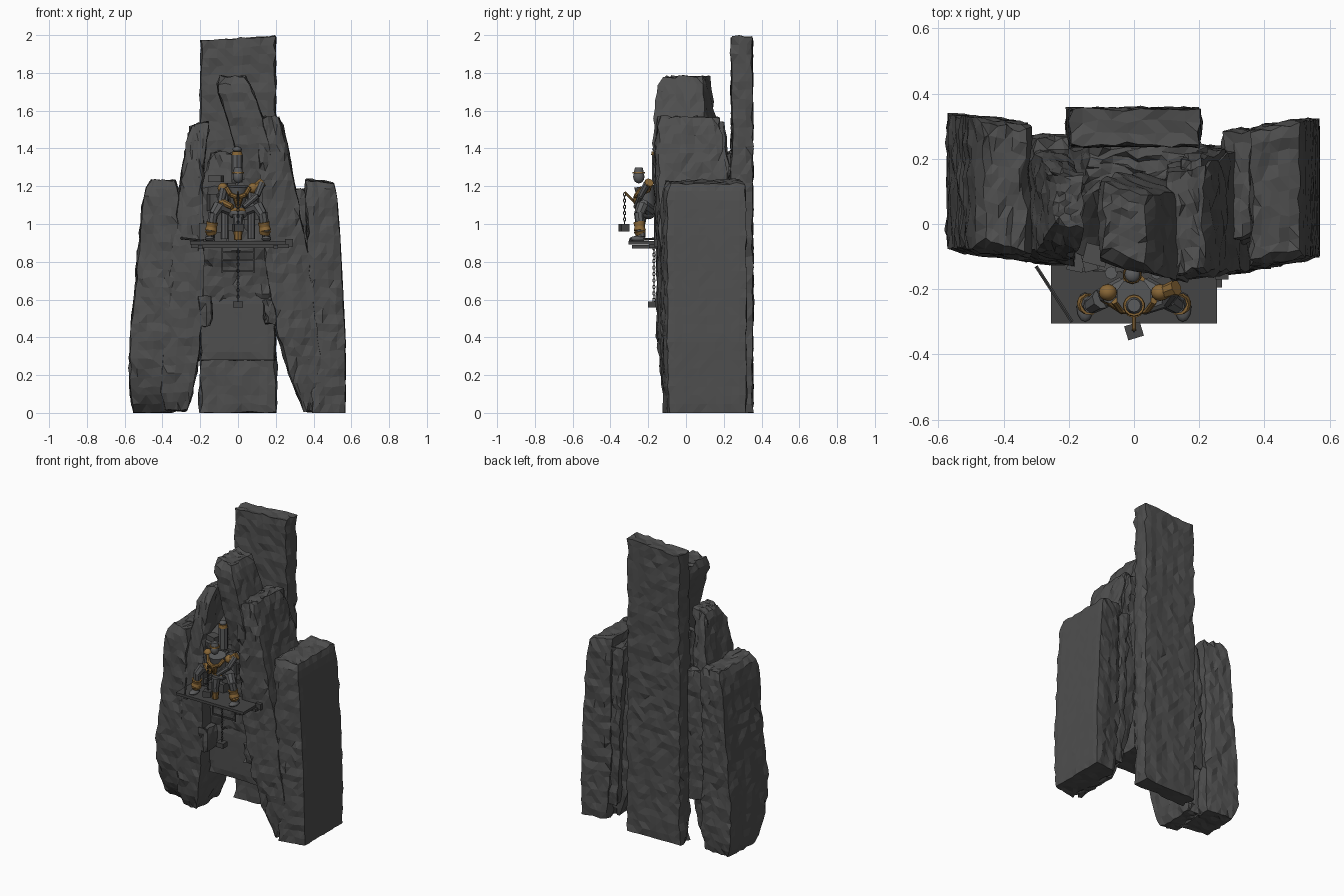
import bpy, bmesh, math, random
from mathutils import Vector, Matrix, noise

random.seed(4)
old = bpy.data.objects.get("Cube")
if old:
    bpy.data.objects.remove(old, do_unlink=True)


def material(name, rgb):
    m = bpy.data.materials.new(name)
    m.use_nodes = True
    m.diffuse_color = (*rgb, 1)
    m.node_tree.nodes["Principled BSDF"].inputs["Base Color"].default_value = (*rgb, 1)
    return m


ROCK = material("dark rock", (0.077, 0.077, 0.077))
STONE = material("grey iron", (0.105, 0.107, 0.11))
DARK = material("dark iron", (0.06, 0.06, 0.06))
GOLD = material("old brass", (0.25, 0.135, 0.037))


def finish(bm, name, mat, smooth=False):
    bmesh.ops.recalc_face_normals(bm, faces=bm.faces)
    mesh = bpy.data.meshes.new(name)
    bm.to_mesh(mesh)
    bm.free()
    mesh.materials.append(mat)
    ob = bpy.data.objects.new(name, mesh)
    bpy.context.collection.objects.link(ob)
    if smooth:
        bpy.context.view_layer.objects.active = ob
        ob.select_set(True)
        bpy.ops.object.shade_smooth_by_angle(angle=math.radians(40))
        ob.select_set(False)
    return ob


def rock(name, sections, skew=0, top_tilt=0, rough=0.01, cell=0.05, smooth_side=None):
    """Faceted slab lofted through sections (z, x0, x1, y0, y1)."""
    bm = bmesh.new()
    bmesh.ops.create_cube(bm, size=1, matrix=Matrix.Translation((.5, .5, .5)))
    first, last = sections[0], sections[-1]
    spans = (max(s[2] - s[1] for s in sections), max(s[4] - s[3] for s in sections), last[0] - first[0])
    for axis in range(3):
        edges = [e for e in bm.edges if abs(e.verts[0].co[axis] - e.verts[1].co[axis]) > .9]
        bmesh.ops.subdivide_edges(bm, edges=edges, cuts=max(1, round(spans[axis] / cell)), use_grid_fill=True)
    for v in bm.verts:
        u, w, t = v.co
        z = first[0] + t * spans[2]
        for a, b in zip(sections, sections[1:]):
            if z <= b[0] + 1e-6:
                break
        k = (z - a[0]) / (b[0] - a[0])
        x0, x1, y0, y1 = (p + (q - p) * k for p, q in zip(a[1:], b[1:]))
        co = Vector((x0 + u * (x1 - x0), y0 + w * (y1 - y0) + skew * (u - .5), z + top_tilt * (u - .5) * t))
        # Chip corners inwards and roughen the faces
        centre = Vector(((x0 + x1) / 2, (y0 + y1) / 2, co.z))
        sides = sum(c < .001 or c > .999 for c in (u, w, t))
        chip = random.uniform(0, .012) * (sides > 1)
        flat = smooth_side is not None and (u > .999 if smooth_side > 0 else w < .001)
        amount = rough * (.1 if flat else 1)
        co += noise.noise_vector(co * 14) * amount + Vector(random.uniform(-1, 1) for _ in range(3)) * amount * .6
        co += (centre - co).normalized() * chip
        co.z = max(0, co.z - random.uniform(0, .012) * (t > .999))
        v.co = co
    bmesh.ops.triangulate(bm, faces=bm.faces, quad_method='SHORT_EDGE')
    return finish(bm, name, ROCK)


def add_tube(bm, points, radii, sides=8):
    points = [Vector(p) for p in points]
    for i, (a, b) in enumerate(zip(points, points[1:])):
        turn = (b - a).to_track_quat('Z', 'Y').to_matrix().to_4x4()
        bmesh.ops.create_cone(bm, cap_ends=True, segments=sides, radius1=radii[i], radius2=radii[i + 1],
                              depth=(b - a).length, matrix=Matrix.Translation((a + b) / 2) @ turn)


def tube(name, points, radii, mat, sides=8):
    bm = bmesh.new()
    add_tube(bm, points, radii, sides)
    return finish(bm, name, mat, True)


def ball(name, centre, size, mat):
    bm = bmesh.new()
    bmesh.ops.create_uvsphere(bm, u_segments=12, v_segments=8, radius=1,
                              matrix=Matrix.Translation(centre) @ Matrix.Diagonal((*size, 1)))
    return finish(bm, name, mat, True)


def box(name, centre, size, mat, turn=0):
    bm = bmesh.new()
    bmesh.ops.create_cube(bm, size=1, matrix=Matrix.Translation(centre) @ Matrix.Rotation(turn, 4, 'Z')
                          @ Matrix.Diagonal((*size, 1)))
    return finish(bm, name, mat)


def chain(name, x, y, top, bottom):
    bm = bmesh.new()
    count = round((top - bottom) / .017)
    for i in range(count):
        z = top + (bottom - top) * (i + .5) / count
        ring = [(math.cos(a) * .006, math.sin(a) * .012) for a in (j * math.pi / 3 for j in range(7))]
        pts = [(x + c, y, z + s) if i % 2 else (x, y + c, z + s) for c, s in ring]
        add_tube(bm, pts, [.0025] * 7, 4)
    return finish(bm, name, DARK)


# Standing slabs
rock("back_slab", [(0, -.205, .205, .24, .353), (1.985, -.2, .2, .24, .353)], top_tilt=.025, rough=.008)
rock("core_block", [(.28, -.2, .2, -.03, .24), (.62, -.2, .2, -.03, .24)], smooth_side=-1, rough=.005)
rock("core_upper", [(.58, -.2, .2, -.025, .24), (.75, -.2, .2, -.04, .24), (.88, -.2, .22, -.08, .24),
                    (1.2, -.2, .24, -.09, .24), (1.28, -.17, .24, .02, .24), (1.38, -.14, .22, .1, .24)], rough=.014)
rock("right_outer_slab", [(0, -.55, -.35, .04, .31), (.07, -.57, -.33, -.02, .325), (.2, -.572, -.33, -.07, .325),
                          (.39, -.57, -.33, -.095, .32), (.76, -.535, -.33, -.095, .32),
                          (1.1, -.505, -.32, -.095, .32), (1.18, -.49, -.32, -.09, .315),
                          (1.235, -.46, -.33, -.07, .305)], skew=-.03)
rock("right_inner_slab", [(.01, -.39, -.27, -.06, .22), (.2, -.41, -.22, -.1, .24), (.6, -.38, -.18, -.12, .25),
                          (.9, -.34, -.18, -.12, .25), (1.2, -.31, -.19, -.1, .22), (1.42, -.275, -.17, -.07, .18),
                          (1.535, -.25, -.155, -.01, .16)], skew=-.02, top_tilt=.025)
rock("left_outer_slab", [(0, .4, .57, -.11, .31), (.4, .36, .57, -.12, .31), (.97, .37, .54, -.12, .31),
                         (1.15, .355, .525, -.12, .31), (1.23, .36, .51, -.1, .3)],
     skew=.03, top_tilt=-.02, smooth_side=1)
rock("left_inner_slab", [(.01, .35, .45, -.1, .22), (.2, .27, .45, -.13, .24), (.45, .2, .42, -.15, .24),
                         (.86, .14, .37, -.15, .24), (1.2, .12, .3, -.16, .22), (1.4, .11, .265, -.16, .19),
                         (1.57, .1, .22, -.15, .17)], skew=.02)
rock("left_wedge_slab", [(.1, .33, .42, .02, .28), (1.0, .28, .36, -.06, .29), (1.19, .27, .36, -.04, .29)])
rock("left_back_shard", [(.5, .16, .33, .12, .23), (1.3, .16, .28, .12, .23), (1.55, .14, .21, .12, .2)])
rock("right_back_shard", [(.3, -.36, -.2, .15, .27), (1.18, -.31, -.18, .15, .27)])
rock("peak_rock", [(1.2, .0, .17, -.13, .15), (1.4, -.01, .17, -.15, .14), (1.56, -.06, .13, -.145, .13),
                   (1.72, -.112, .075, -.14, .12), (1.785, -.1, .04, -.1, .11)], skew=-.05, rough=.008)
rock("right_ledge", [(.46, -.19, -.14, -.13, .0), (.62, -.21, -.14, -.14, .02)])
rock("left_ledge", [(.47, .14, .2, -.14, .0), (.6, .13, .21, -.14, .02)])

# Rubble around the niche behind the figure
for i in range(22):
    x, z = random.uniform(-.19, .2), random.uniform(.93, 1.3)
    box("niche_stone", (x, -.115 + max(0, z - 1.2) * .5, z),
        (random.uniform(.04, .09), .06, random.uniform(.03, .09)), ROCK, random.uniform(-.3, .3))

# Platform with beams, brace and hanging ladder
box("platform", (0, -.215, .9), (.51, .18, .018), DARK)
box("platform_front_beam", (.01, -.17, .883), (.52, .05, .018), DARK)
for s in (-1, 1):
    box("platform_support", (s * .2, -.2, .88), (.025, .17, .02), DARK)
    tube("hanging_rail", [(s * .085, -.15, .88), (s * .085, -.15, .74)], [.004] * 2, DARK, 6)
    tube("back_post", [(s * .07, -.15, .92), (s * .07, -.15, 1.18)], [.02] * 2, STONE)
tube("platform_brace", [(-.19, -.3, .912), (-.3, -.13, .925)], [.006] * 2, DARK, 6)
box("platform_end_block", (.27, -.155, .9), (.04, .03, .04), DARK)
for z in (.75, .81, .85):
    box("hanging_rung", (0, -.15, z), (.17, .012, .009), DARK)
chain("lower_chain", 0, -.17, .88, .59)
box("lower_weight", (0, -.175, .575), (.055, .05, .032), DARK)

# Wall ornament above the head
tube("ornament", [(-.005, -.155, 1.365), (-.005, -.155, 1.385)], [.03, .027], GOLD, 10)
ball("ornament_cap", (-.005, -.155, 1.395), (.024, .024, .015), STONE)
tube("ornament_stem", [(-.005, -.15, 1.22), (-.005, -.15, 1.365)], [.03, .03], STONE)

# Figure: trunk and head
tube("torso", [(0, -.2, 1.06), (0, -.21, 1.13), (0, -.22, 1.2)], [.035, .045, .055], STONE, 10)
ball("hips", (0, -.2, 1.06), (.055, .04, .035), STONE)
ball("head", (0, -.25, 1.25), (.027, .03, .035), STONE)
tube("hat_brim", [(0, -.25, 1.268), (0, -.25, 1.276)], [.034, .032], GOLD, 14)
tube("hat", [(0, -.25, 1.275), (0, -.25, 1.3)], [.026, .02], STONE, 12)
tube("collar", [(-.06, -.235, 1.19), (-.04, -.262, 1.155), (0, -.268, 1.14), (.04, -.262, 1.155),
                (.06, -.235, 1.19)], [.012] * 5, GOLD)
tube("belt", [(0, -.2, 1.07), (0, -.2, 1.085)], [.048] * 2, GOLD, 12)
tube("chest_plate", [(0, -.25, 1.09), (0, -.262, 1.14)], [.012, .028], GOLD)
tube("loin_guard", [(0, -.235, 1.05), (0, -.24, .99), (0, -.24, .92)], [.03, .022, .016], STONE)
tube("loin_trim", [(0, -.245, .915), (0, -.245, .96)], [.02, .024], GOLD)

# Limbs, mirrored left and right
for s in (-1, 1):
    tube("thigh", [(s * .03, -.19, 1.07), (s * .1, -.23, 1.1), (s * .13, -.25, 1.05)], [.03, .032, .026], STONE)
    tube("shin", [(s * .13, -.25, 1.06), (s * .15, -.235, .93)], [.026, .022], STONE)
    tube("shin_guard", [(s * .14, -.24, .945), (s * .143, -.245, .965), (s * .14, -.245, .985), (s * .136, -.248, 1.01)],
         [.027, .033, .028, .032], GOLD, 10)
    ball("foot", (s * .15, -.255, .922), (.026, .045, .015), STONE)
    ball("shoulder", (s * .08, -.21, 1.19), (.028, .026, .028), GOLD)
tube("left_upper_arm", [(.075, -.215, 1.18), (.13, -.195, 1.22)], [.02, .025], GOLD)
tube("left_forearm", [(.125, -.205, 1.215), (.1, -.24, 1.15), (.03, -.265, 1.09)], [.02, .017, .014], STONE)
tube("right_upper_arm", [(-.075, -.22, 1.19), (-.09, -.22, 1.12)], [.024, .02], STONE)
tube("right_forearm", [(-.09, -.22, 1.12), (-.03, -.265, 1.09)], [.02, .015], GOLD)

# Rod with the hanging lantern
tube("lantern_rod", [(0, -.2, 1.04), (0, -.325, 1.17)], [.008, .006], GOLD)
chain("lantern_chain", 0, -.325, 1.165, 1.0)
box("lantern", (0, -.328, .98), (.05, .045, .04), DARK, .3)
